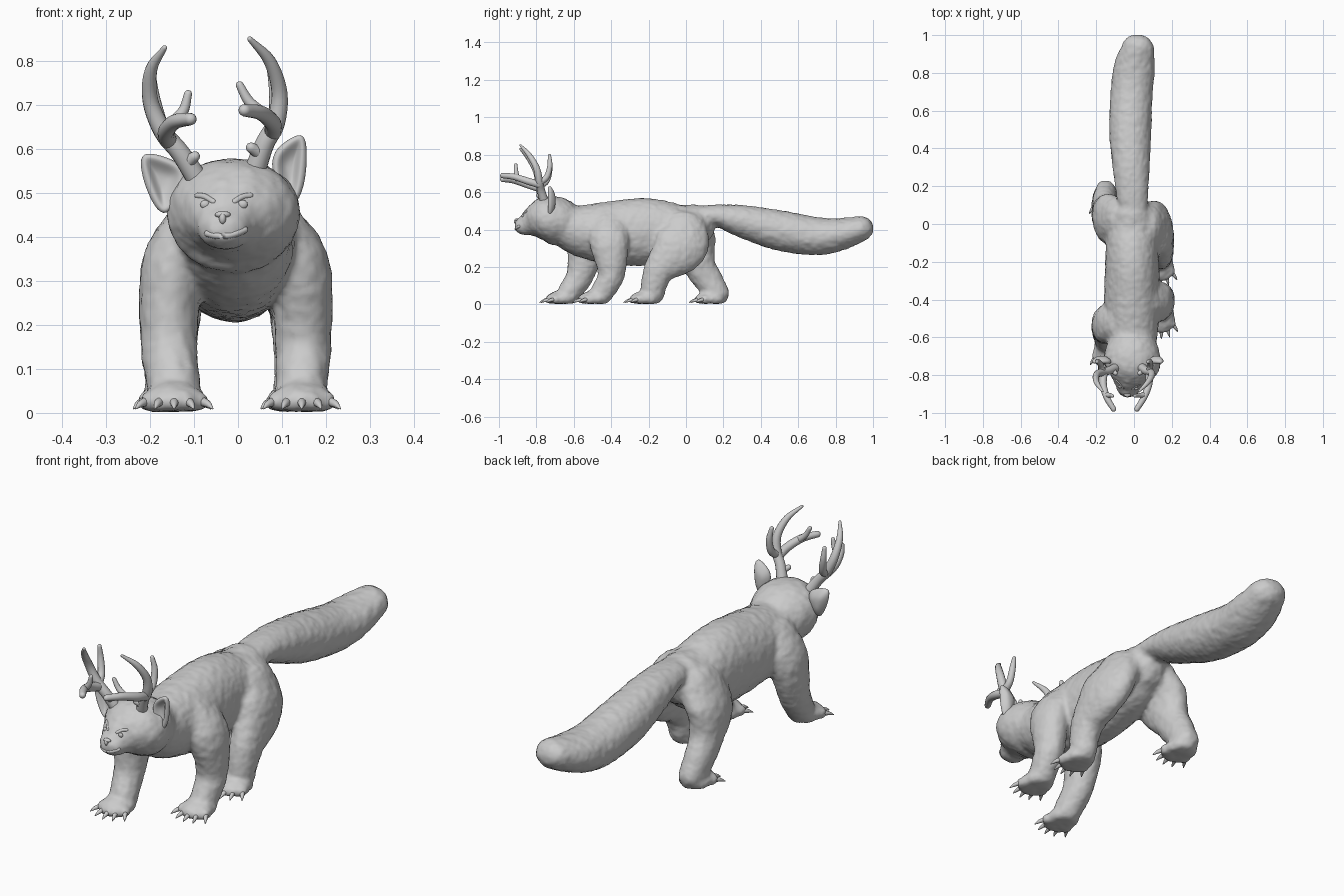
import bpy, bmesh, math
from mathutils import Vector, Matrix

if "Cube" in bpy.data.objects:
    bpy.data.objects.remove(bpy.data.objects["Cube"])


def loft(bm, pts, n=20, steps=6):
    """Round-ended tube through (x, y, z, half_width, half_height) or (x, y, z, r)."""
    P = [Vector(p if len(p) == 5 else (*p, p[3])) for p in pts]
    Q = [P[0] * 2 - P[1]] + P + [P[-1] * 2 - P[-2]]
    R = []
    for i in range(1, len(Q) - 2):
        a, b, c, d = Q[i - 1:i + 3]
        for s in range(steps):
            t = s / steps
            R.append(0.5 * (b * 2 + (c - a) * t + (a * 2 - b * 5 + c * 4 - d) * t * t
                            + (b * 3 - a - c * 3 + d) * t ** 3))
    R.append(P[-1])
    C = [Vector(r[:3]) for r in R]
    T = [(C[min(i + 1, len(C) - 1)] - C[max(i - 1, 0)]).normalized() for i in range(len(C))]
    rings = [(c, t, r[3], r[4]) for c, t, r in zip(C, T, R)]

    def cap(ring, sign):
        c, t, w, h = ring
        out = []
        for deg in (25, 50, 70, 85):
            k, m = math.cos(math.radians(deg)), math.sin(math.radians(deg))
            out.append((c + t * sign * min(w, h) * m, t, w * k, h * k))
        return out
    rings = cap(rings[0], -1)[::-1] + rings + cap(rings[-1], 1)
    prev, first = None, None
    for c, t, w, h in rings:
        side = (Vector((1, 0, 0)) - t * t.x).normalized()
        up = side.cross(t)
        ring = [bm.verts.new(c + side * w * math.cos(2 * math.pi * k / n)
                             + up * h * math.sin(2 * math.pi * k / n)) for k in range(n)]
        if prev:
            for k in range(n):
                bm.faces.new((prev[k], prev[(k + 1) % n], ring[(k + 1) % n], ring[k]))
        else:
            first = ring
        prev = ring
    bm.faces.new(first)
    bm.faces.new(prev)


def ball(bm, loc, size):
    bmesh.ops.create_uvsphere(bm, u_segments=20, v_segments=12, radius=1,
                              matrix=Matrix.Translation(loc) @ Matrix.Diagonal((*size, 1)))


def finish(bm, name):
    bmesh.ops.recalc_face_normals(bm, faces=bm.faces[:])
    for f in bm.faces:
        f.smooth = True
    me = bpy.data.meshes.new(name)
    bm.to_mesh(me)
    bm.free()
    ob = bpy.data.objects.new(name, me)
    bpy.context.collection.objects.link(ob)
    return ob


body = bmesh.new()
# torso
loft(body, [(-.01, .04, .42, .115, .115), (-.01, -.05, .395, .135, .15), (-.01, -.22, .388, .142, .18),
            (-.01, -.4, .383, .147, .168), (-.01, -.55, .392, .137, .142), (-.01, -.66, .42, .125, .11)], 32)
# head and muzzle
loft(body, [(-.01, -.62, .425, .125, .11), (-.01, -.68, .442, .145, .128), (-.012, -.74, .455, .152, .124),
            (-.02, -.79, .447, .125, .104), (-.028, -.83, .435, .087, .076), (-.033, -.868, .42, .06, .05)], 32)
ball(body, (-.032, -.868, .41), (.06, .042, .037))
# tail
loft(body, [(0, .03, .46, .07, .06), (-.008, .15, .475, .083, .057), (-.015, .3, .445, .098, .086),
            (-.02, .5, .395, .111, .107), (-.012, .7, .364, .111, .101), (.002, .83, .376, .108, .085),
            (.022, .935, .405, .086, .067)], 28)
# legs, top to ankle
legs = [
    [(.07, -.42, .43, .07, .1), (.138, -.41, .33, .072, .105), (.148, -.40, .16, .064, .072), (.145, -.455, .055, .058, .061)],
    [(-.09, -.53, .43, .07, .1), (-.148, -.53, .33, .072, .105), (-.157, -.565, .16, .064, .074), (-.145, -.63, .055, .06, .061)],
    [(.07, 0, .42, .08, .12), (.13, -.03, .31, .075, .145), (.143, -.13, .2, .067, .092), (.143, -.165, .13, .062, .072),
     (.14, -.18, .055, .057, .064)],
    [(-.08, .02, .42, .08, .12), (-.142, .03, .31, .075, .135), (-.155, .075, .2, .067, .087), (-.157, .12, .13, .062, .077),
     (-.15, .17, .055, .057, .064)],
]
claws = bmesh.new()
for leg in legs:
    loft(body, leg, 24)
    # paw, toes and claws
    x, y = leg[-1][0], leg[-1][1] - .035
    ball(body, (x, y, .03), (.071, .082, .043))
    for i in range(-2, 3):
        toe = Vector((x + i * .029, y - .062 + .007 * i * i, .026))
        d = Vector((math.sin(i * .28), -math.cos(i * .28), 0))
        ball(body, toe, (.021, .03, .025))
        loft(claws, [(*(toe + d * .01), .011), (*(toe + d * .035 - Vector((0, 0, .006))), .008),
                     (*(toe + d * .055 - Vector((0, 0, .016))), .002)], 10, 3)
for v in body.verts:
    v.co.z = max(v.co.z, .004)
finish(claws, "claws")

# fuse the body skin and give it a light fur bump
skin = finish(body, "body")
m = skin.modifiers.new("fuse", 'REMESH')
m.mode, m.voxel_size, m.use_smooth_shade = 'VOXEL', .009, True
m = skin.modifiers.new("soften", 'SMOOTH')
m.factor, m.iterations = .5, 16
tex = bpy.data.textures.new("fur", 'CLOUDS')
tex.noise_scale = .03
m = skin.modifiers.new("fur", 'DISPLACE')
m.texture, m.strength, m.mid_level = tex, .007, .4
solid = skin.evaluated_get(bpy.context.evaluated_depsgraph_get())


def face_point(x, z, out=0):
    hit, loc, _, _ = solid.ray_cast(Vector((x, -2, z)), Vector((0, 1, 0)))
    return Vector((x, (loc.y if hit else -.85) - out, z))


# eyes, brows
eyes, brows = bmesh.new(), bmesh.new()
for s in (-1, 1):
    cx = -.032
    ball(eyes, face_point(cx + s * .043, .474), (.011, .007, .01))
    loft(brows, [(*face_point(cx + s * u, z, -.004), .007) for u, z in ((.024, .480), (.042, .491), (.06, .494))], 10, 4)
finish(eyes, "eyes")
finish(brows, "brows")
# nose
nose = bmesh.new()
ball(nose, face_point(-.035, .451), (.018, .010, .008))
ball(nose, face_point(-.035, .442), (.008, .009, .013))
finish(nose, "nose")
# lower lip
lips = bmesh.new()
loft(lips, [(*face_point(-.027 + u, .403 + 5 * u * u + .1 * u, -.004), .008)
            for u in (-.042, -.022, 0, .022, .042)], 10, 4)
finish(lips, "lower_lip")

# ears: cupped outline with thickness
ears = {
    "right_ear": [(.075, .575), (.10, .607), (.138, .632), (.153, .622), (.15, .56), (.142, .50), (.12, .465), (.095, .49)],
    "left_ear": [(-.115, .555), (-.165, .578), (-.21, .59), (-.22, .572), (-.207, .52), (-.185, .47), (-.165, .45), (-.135, .49)],
}
for name, outline in ears.items():
    bm = bmesh.new()
    mid = sum((Vector(p) for p in outline), Vector((0, 0))) / len(outline)
    rings = []
    for k, depth in ((1.06, -.735), (.75, -.72), (.35, -.707)):
        rings.append([bm.verts.new((mid.x + (p[0] - mid.x) * k, depth, mid.y + (p[1] - mid.y) * k)) for p in outline])
    n = len(outline)
    for a, b in zip(rings, rings[1:]):
        for k in range(n):
            bm.faces.new((a[k], a[(k + 1) % n], b[(k + 1) % n], b[k]))
    bm.faces.new(rings[-1])
    ear = finish(bm, name)
    m = ear.modifiers.new("thickness", 'SOLIDIFY')
    m.thickness, m.offset = .022, 0
    m = ear.modifiers.new("round", 'SUBSURF')
    m.levels = m.render_levels = 2

# antlers: beam, forward branch, twig, back tine, bud
tines = [
    [(.035, -.755, .54, .025), (.06, -.775, .61, .022), (.086, -.785, .66, .021), (.094, -.80, .73, .018),
     (.072, -.84, .80, .014), (.027, -.885, .85, .006)],
    [(.08, -.785, .64, .02), (.078, -.85, .66, .019), (.052, -.92, .682, .017), (.015, -.98, .688, .014)],
    [(.058, -.905, .678, .015), (.025, -.908, .708, .012), (.004, -.91, .745, .009)],
    [(.082, -.785, .65, .018), (.086, -.745, .68, .016), (.084, -.728, .74, .014), (.073, -.73, .795, .009)],
    [(.05, -.775, .59, .016), (.03, -.79, .603, .012)],
]
for name, flip in (("right_antler", False), ("left_antler", True)):
    bm = bmesh.new()
    for tine in tines:
        # the head is tilted, so the mirrored side leans outward and sits lower
        loft(bm, [(-.053 - .29 * (z - .55) - x, y, z - .02, r) if flip else (x, y, z, r)
                  for x, y, z, r in tine], 14, 5)
    finish(bm, name)
